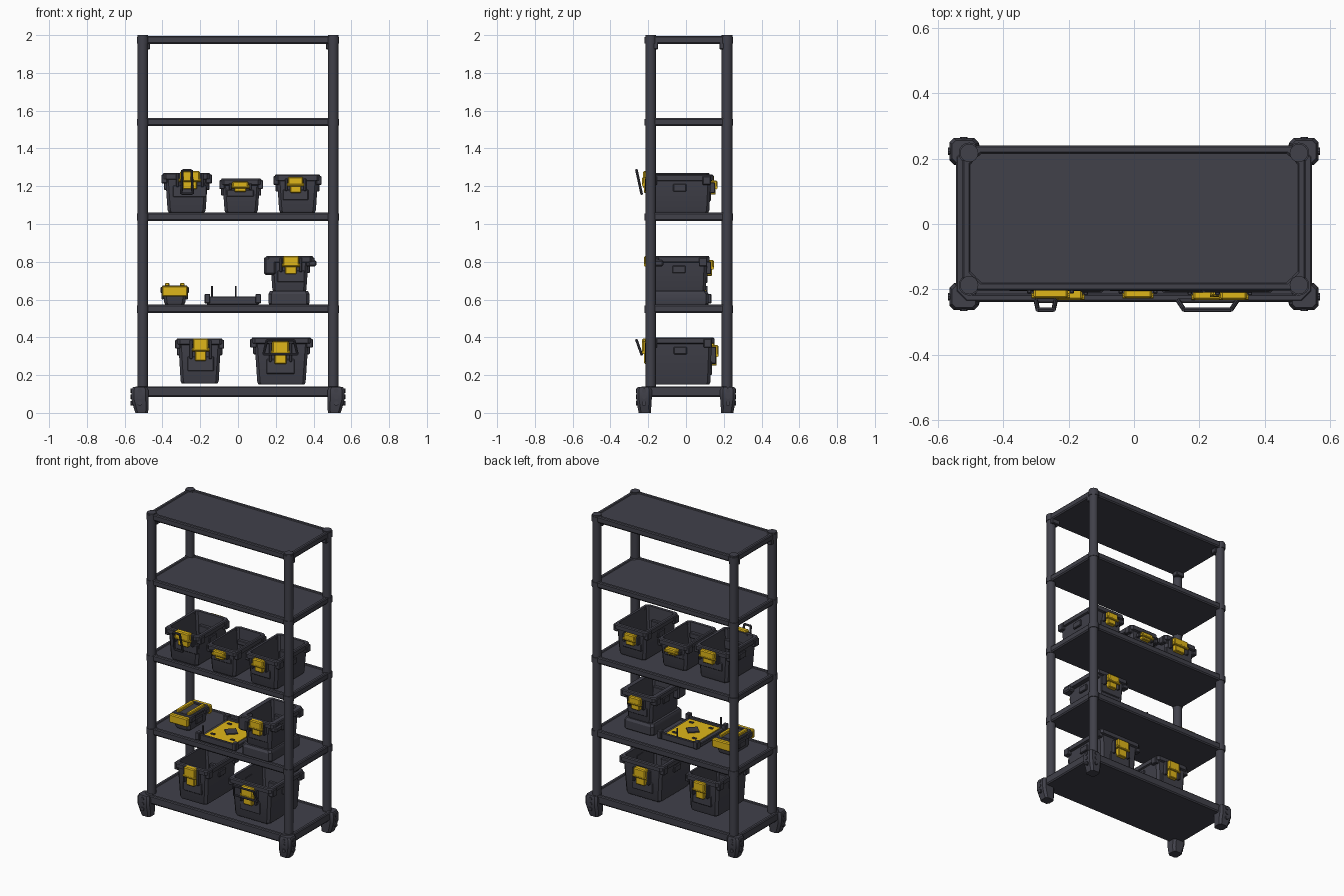
import bpy, bmesh, math
from mathutils import Matrix, Vector

if "Cube" in bpy.data.objects:
    bpy.data.objects.remove(bpy.data.objects["Cube"])


def material(name, rgb):
    m = bpy.data.materials.new(name)
    m.diffuse_color = (*rgb, 1)
    m.use_nodes = True
    m.node_tree.nodes["Principled BSDF"].inputs["Base Color"].default_value = m.diffuse_color
    return m


DARK = material("charcoal plastic", (0.052, 0.052, 0.068))
YELLOW = material("yellow plastic", (0.74, 0.47, 0.01))


def finish(name, bm, mat):
    bmesh.ops.recalc_face_normals(bm, faces=bm.faces[:])
    me = bpy.data.meshes.new(name)
    bm.to_mesh(me)
    bm.free()
    me.materials.append(mat)
    ob = bpy.data.objects.new(name, me)
    bpy.context.collection.objects.link(ob)
    return ob


def box(name, x, y, z, mat=DARK, bevel=0.004):
    """Bevelled box given as (min, max) on each axis."""
    bm = bmesh.new()
    bmesh.ops.create_cube(bm, size=1)
    for v in bm.verts:
        v.co = Vector([(a + b) / 2 + c * (b - a) for (a, b), c in zip((x, y, z), v.co)])
    if bevel:
        bmesh.ops.bevel(bm, geom=bm.edges[:], offset=bevel, segments=1, affect='EDGES')
    return finish(name, bm, mat)


def rod(name, a, b, r, mat=DARK, sides=16, r2=None):
    a, b = Vector(a), Vector(b)
    bm = bmesh.new()
    rot = (b - a).to_track_quat('Z', 'Y').to_matrix().to_4x4()
    bmesh.ops.create_cone(bm, cap_ends=True, segments=sides, radius1=r, radius2=r2 or r,
                          depth=(b - a).length, matrix=Matrix.Translation((a + b) / 2) @ rot)
    return finish(name, bm, mat)


def loft(name, rings, mat=DARK):
    """Stack of chamfered rectangles (cx, cy, half x, half y, z, chamfer)."""
    bm = bmesh.new()
    loops = []
    for cx, cy, hx, hy, z, c in rings:
        pts = [(hx, hy - c), (hx - c, hy), (c - hx, hy), (-hx, hy - c),
               (-hx, c - hy), (c - hx, -hy), (hx - c, -hy), (hx, c - hy)]
        loops.append([bm.verts.new((cx + px, cy + py, z)) for px, py in pts])
    for p, q in zip(loops, loops[1:]):
        for i in range(8):
            j = (i + 1) % 8
            bm.faces.new((p[i], p[j], q[j], q[i]))
    bm.faces.new(loops[0])
    bm.faces.new(loops[-1])
    return finish(name, bm, mat)


# shelves: slab with a shallow raised lip
def shelf(name, z0, z1, hx, hy, cy, c):
    loft(name, [(0, cy, hx - .006, hy - .006, z0, c), (0, cy, hx, hy, z0 + .008, c),
                (0, cy, hx, hy, z1 - .006, c), (0, cy, hx - .005, hy - .005, z1, c),
                (0, cy, hx - .02, hy - .02, z1, c), (0, cy, hx - .024, hy - .024, z1 - .005, c)])


LEVELS = [(1.953, 1.995), (1.52, 1.56), (1.017, 1.06), (.528, .573)]
for n, (z0, z1) in enumerate(LEVELS):
    shelf(f"shelf_{n + 1}", z0, z1, .525, .222, .018, .035)
shelf("base_shelf", .085, .14, .545, .238, 0, .03)

# posts, joint collars, top brackets and feet
for sx in (-1, 1):
    for sy, py in ((-1, -.187), (1, .217)):
        tag = ("left" if sx < 0 else "right") + ("_front" if sy < 0 else "_back")
        px = sx * .504
        rod(f"post_{tag}", (px, py, .1), (px, py, 2), .028)
        for z0, z1 in LEVELS:
            rod(f"collar_{tag}", (px, py, z0 + .002), (px, py, z1 - .004), .032)
        box(f"top_bracket_{tag}", sorted((sx * .465, sx * .525)),
            sorted((py - sy * .04, py)), (1.925, 1.965))
        fx, fy = sx * .52, sy * .222
        loft(f"foot_{tag}", [(sx * .51, sy * .217, .033, .033, 0, .012),
                             (sx * .513, sy * .22, .04, .036, .03, .014),
                             (fx, fy, .045, .041, .075, .014),
                             (fx, fy, .045, .041, .12, .014),
                             (fx, fy, .036, .034, .138, .012)])
        for z in (.05, .085, .117):
            rod(f"foot_bolt_{tag}", (fx, fy, z), (fx + sx * .049, fy, z), .012, sides=10)
            rod(f"foot_bolt_{tag}", (fx, fy, z), (fx, fy + sy * .044, z), .012, sides=10)


# latch: hook, tongue, hinge bar and backing panel; s is the direction it faces
def latch(name, x, y, s, w, z0, z1, panel=True):
    h = z1 - z0

    def ys(a, b):
        return sorted((y + s * a, y + s * b))
    box(name + "_hook", (x - w / 2, x + w / 2), ys(-.015, .022), (z0 + h * .45, z1), YELLOW, .006)
    box(name + "_tongue", (x - w * .36, x + w * .36), ys(-.02, .012), (z0, z0 + h * .55), YELLOW, .004)
    rod(name + "_hinge", (x - w * .56, y + s * .014, z0 + h * .5),
        (x + w * .56, y + s * .014, z0 + h * .5), .009, YELLOW, 10)
    for e in (-1, 1):
        cx = x + e * w * .62
        box(name + "_cheek", (cx - .007, cx + .007), ys(-.025, .008), (z0 + .01, z1 - .01), DARK, .003)
    if panel:
        box(name + "_panel", (x - w * .85, x + w * .85), ys(-.05, -.012), (z0 - h * .45, z0 + h * .2))


# open tapered bin with a flanged rim
def bin_body(name, cx, y0, y1, hx, rim, z0, z1, rim_h=.035):
    cy, hy = (y0 + y1) / 2, (y1 - y0) / 2
    b = hx * .9
    loft(name, [(cx, cy, b - .006, hy * .88 - .006, z0, .015), (cx, cy, b, hy * .88, z0 + .012, .015),
                (cx, cy, hx, hy - .014, z1 - rim_h, .015), (cx, cy, rim, hy, z1 - rim_h + .004, .018),
                (cx, cy, rim, hy, z1 - .006, .018), (cx, cy, rim - .005, hy - .005, z1, .018),
                (cx, cy, hx - .008, hy - .024, z1, .012), (cx, cy, b - .012, hy * .88 - .014, z0 + .02, .01)])
    # side grips, ribs and rim corner lugs
    for e in (-1, 1):
        box(name + "_grip", sorted((cx + e * b, cx + e * (hx + .008))), (cy - .035, cy + .035),
            (z1 - rim_h - .055, z1 - rim_h - .015))
        for y in (y0 + .035, y1 - .035):
            box(name + "_lug", sorted((cx + e * (hx - .01), cx + e * (rim + .008))),
                (y - .022, y + .022), (z1 - rim_h - .02, z1 - .008))


# name, centre x, front y, back y, half body, half rim, bottom, top, latch x, width, low, high
BINS = [
    ("upper_bin_left", -.272, -.205, .125, .112, .126, 1.06, 1.27, -.255, .105, 1.185, 1.28),
    ("upper_bin_middle", .017, -.205, .125, .098, .108, 1.06, 1.24, .012, .085, 1.17, 1.225),
    ("upper_bin_right", .315, -.21, .145, .108, .120, 1.06, 1.262, .305, .08, 1.165, 1.25),
    ("middle_bin_right", .272, -.2, .125, .10, .126, .64, .83, .28, .085, .735, .83),
    ("lower_bin_left", -.203, -.21, .13, .112, .122, .155, .395, -.198, .082, .275, .395),
    ("lower_bin_right", .23, -.21, .15, .142, .158, .15, .40, .225, .088, .26, .38),
]
for n, cx, y0, y1, hx, rim, z0, z1, lx, w, l0, l1 in BINS:
    bin_body(n, cx, y0, y1, hx, rim, z0, z1)
    latch(n + "_front_latch", lx, y0, -1, w, l0, l1)
    latch(n + "_back_latch", lx, y1, 1, w, l0 - .01, l1 - .02)

# plinth box under the middle right bin, with a heavy side clasp
loft("stacked_box", [(.27, -.04, .105, .155, .572, .015), (.27, -.04, .108, .16, .58, .015),
                     (.27, -.04, .108, .16, .63, .015), (.27, -.04, .1, .15, .645, .015)])
box("side_clasp_left", (.138, .2), (-.2, -.12), (.73, .825), bevel=.01)
box("side_clasp_right", (.37, .415), (-.19, -.12), (.775, .81), bevel=.008)

# lifted wire handles on the upper left and lower left bins
for n, x, w, z0, z1 in (("upper_handle", -.27, .03, 1.16, 1.285), ("lower_handle", .225, .09, .31, .385)):
    y0, y1 = -.235, -.262
    for e in (-1, 1):
        rod(n + "_arm", (x + e * w, y0, z0), (x + e * w * .8, y1, z1), .007, sides=8)
    rod(n + "_bar", (x - w * .8, y1, z1), (x + w * .8, y1, z1), .007, sides=8)
    rod(n + "_pivot", (x - w, y0, z0), (x + w, y0, z0), .007, sides=8)

# small box with a yellow band and yellow lid strips
bin_body("small_box", -.335, -.13, .09, .062, .068, .573, .675, .02)
box("small_box_lid", (-.39, -.28), (-.1, .06), (.65, .672))
for y, s in ((-.13, -1), (.09, 1)):
    box("small_box_band", (-.403, -.267), sorted((y - s * .01, y + s * .022)), (.615, .672), YELLOW, .006)
for x in (-.375, -.295):
    box("small_box_strip", (x - .012, x + .012), (-.1, .06), (.668, .688), YELLOW)

# shallow tray with a yellow floor, dark hub, corner blocks and pins
box("tray_base", (-.165, .11), (-.185, .12), (.573, .6))
box("tray_floor", (-.14, .085), (-.16, .095), (.598, .606), YELLOW, 0)
for y in (-.185, .105):
    box("tray_rail", (-.165, .11), (y, y + .015), (.59, .617))
hub = box("tray_hub", (-.035, .035), (-.035, .035), (0, .008), bevel=0)
hub.location, hub.rotation_euler = (-.027, -.033, .605), (0, 0, math.pi / 4)
for x in (-.162, .107):
    for y in (-.182, .117):
        box("tray_corner", (x - .015, x + .015), (y - .018, y + .018), (.58, .63))
for x, y in ((-.138, -.17), (-.012, .11)):
    rod("tray_pin", (x, y, .6), (x, y, .672), .005, sides=8)
for x, y in ((-.1, -.12), (.045, -.12), (-.1, .055), (.045, .055)):
    box("tray_clip", (x - .014, x + .014), (y - .008, y + .008), (.6, .612), bevel=.002)

# smooth the round parts, keep edges sharp
for ob in bpy.data.objects:
    ob.select_set(True)
bpy.context.view_layer.objects.active = bpy.data.objects["base_shelf"]
bpy.ops.object.shade_smooth_by_angle(angle=math.radians(30))
